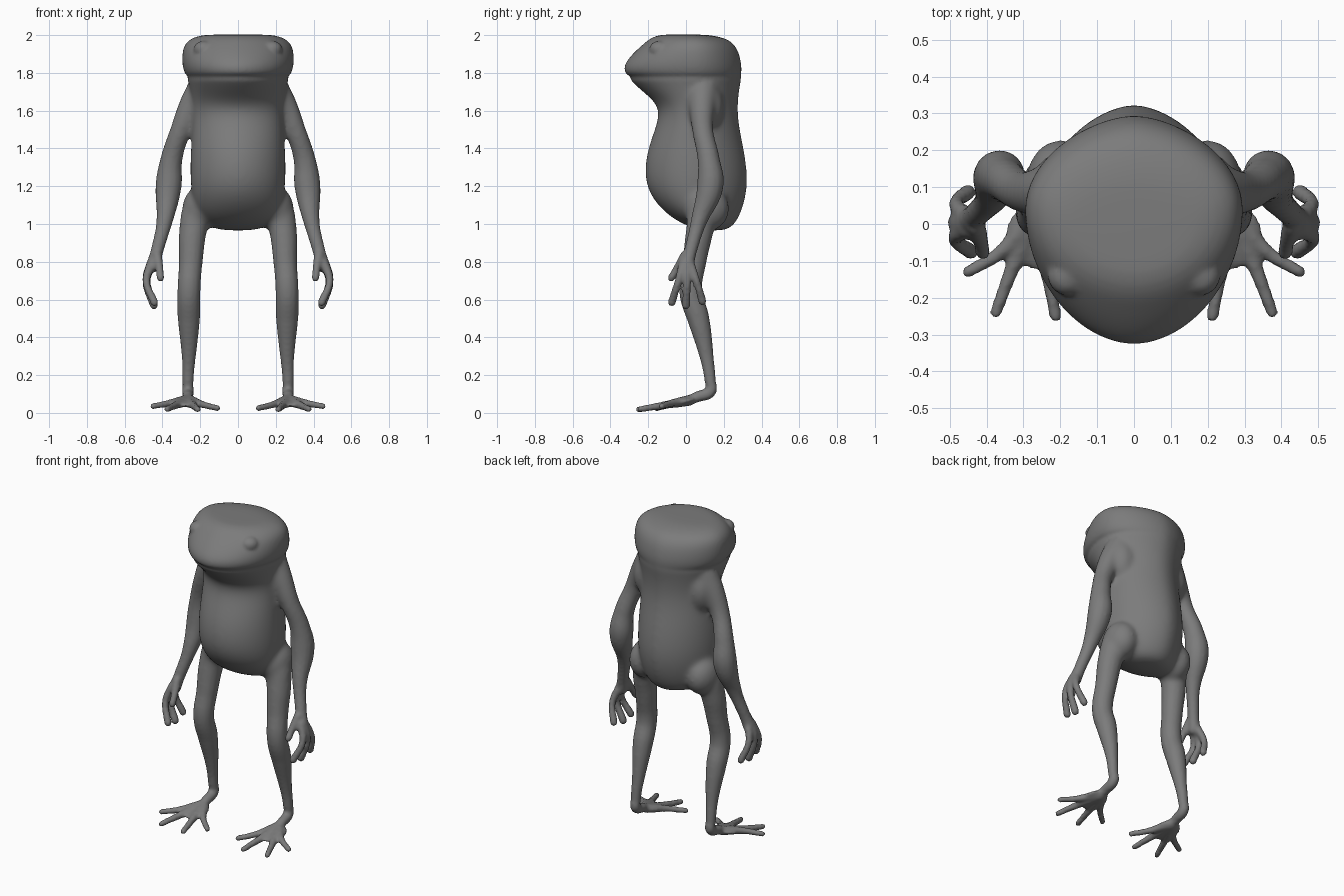
import bpy, bmesh, math
from mathutils import Matrix

if "Cube" in bpy.data.objects:
    bpy.data.objects.remove(bpy.data.objects["Cube"])

parts = []


def add_mesh(name, bm):
    bmesh.ops.recalc_face_normals(bm, faces=bm.faces)
    me = bpy.data.meshes.new(name)
    bm.to_mesh(me)
    bm.free()
    ob = bpy.data.objects.new(name, me)
    bpy.context.collection.objects.link(ob)
    parts.append(ob)
    return ob


def loft(name, rings, widest=0.04, n=32):
    """Horizontal egg-shaped rings: z, front y, back y, half width."""
    bm = bmesh.new()
    loops = []
    for z, yf, yb, rx in rings:
        c = min(max(widest, yf + 0.4 * (yb - yf)), yf + 0.6 * (yb - yf))
        loop = []
        for i in range(n):
            a = 2 * math.pi * i / n
            s, k = math.sin(a), math.cos(a)
            p = 1.2 if s > 0 else 1.07          # slightly pointed back and snout
            x = math.copysign(abs(k) ** p, k) * rx
            y = c + s * (yb - c if s > 0 else c - yf)
            loop.append(bm.verts.new((x, y, z)))
        loops.append(loop)
    for a, b in zip(loops, loops[1:]):
        for i in range(n):
            bm.faces.new((a[i], a[(i + 1) % n], b[(i + 1) % n], b[i]))
    bm.faces.new(loops[0])
    bm.faces.new(loops[-1])
    ob = add_mesh(name, bm)
    ob.modifiers.new("smooth", 'SUBSURF').levels = 2


def tube(name, pts, side):
    """Smooth limb through points (x, y, z, radius), rounded at the tip."""
    cu = bpy.data.curves.new(name, 'CURVE')
    cu.dimensions = '3D'
    cu.bevel_depth = 1.0
    cu.bevel_resolution = 5
    cu.use_fill_caps = True
    cu.resolution_u = 8
    sp = cu.splines.new('BEZIER')
    sp.radius_interpolation = 'CARDINAL'
    sp.bezier_points.add(len(pts) - 1)
    for bp, (x, y, z, r) in zip(sp.bezier_points, pts):
        bp.co = (side * x, y, z)
        bp.radius = r
        bp.handle_left_type = bp.handle_right_type = 'AUTO'
    ob = bpy.data.objects.new(name, cu)
    bpy.context.collection.objects.link(ob)
    parts.append(ob)
    ball(name + "_tip", pts[-1][:3], (pts[-1][3],) * 3, side)


def ball(name, loc, size, side, tilt=0):
    bm = bmesh.new()
    bmesh.ops.create_uvsphere(bm, u_segments=20, v_segments=12, radius=1)
    m = (Matrix.Translation((side * loc[0], loc[1], loc[2]))
         @ Matrix.Rotation(tilt, 4, 'X') @ Matrix.Diagonal((*size, 1)))
    bmesh.ops.transform(bm, matrix=m, verts=bm.verts)
    add_mesh(name, bm)


# torso and head in one loft
loft("torso_and_head", [
    (0.965, 0.10, 0.20, 0.08), (0.985, 0.01, 0.25, 0.16), (1.04, -0.09, 0.285, 0.215),
    (1.13, -0.18, 0.317, 0.243), (1.24, -0.224, 0.33, 0.255), (1.38, -0.21, 0.312, 0.252),
    (1.50, -0.165, 0.285, 0.245), (1.59, -0.138, 0.275, 0.24), (1.65, -0.168, 0.277, 0.245),
    (1.70, -0.23, 0.282, 0.254), (1.75, -0.285, 0.29, 0.264), (1.77, -0.300, 0.292, 0.27),
    (1.78, -0.284, 0.292, 0.262), (1.79, -0.320, 0.293, 0.28), (1.82, -0.332, 0.296, 0.292),
    (1.86, -0.320, 0.292, 0.298), (1.91, -0.275, 0.28, 0.296), (1.95, -0.23, 0.257, 0.285),
    (1.98, -0.195, 0.22, 0.255), (2.0, -0.15, 0.14, 0.20), (2.003, -0.10, 0.06, 0.12)])

ARM = [(.17, .09, 1.73, .09), (.245, .085, 1.62, .072), (.30, .088, 1.5, .057),
       (.352, .12, 1.34, .059), (.367, .128, 1.2, .070), (.388, .07, 1.02, .044),
       (.428, .025, .86, .034), (.45, .005, .78, .037)]
LEG = [(.12, .11, 1.20, .08), (.205, .095, 1.09, .082), (.236, .075, .98, .075),
       (.25, .045, .80, .063), (.26, .025, .64, .061), (.26, .065, .50, .059),
       (.26, .105, .32, .040), (.265, .128, .17, .030), (.265, .13, .115, .031),
       (.267, .06, .085, .029), (.27, .0, .06, .025)]
FINGERS = [
    [(.43, 0, .84, .027), (.415, -.05, .76, .021), (.41, -.077, .715, .021)],
    [(.45, -.01, .80, .027), (.485, -.04, .70, .020), (.443, -.075, .585, .022)],
    [(.455, .0, .80, .027), (.487, .005, .70, .020), (.445, .0, .57, .023)],
    [(.45, .015, .80, .027), (.482, .055, .70, .020), (.45, .087, .59, .022)]]
TOES = [
    [(.27, .03, .07, .028), (.36, -.075, .052, .020), (.45, -.13, .035, .017)],
    [(.27, .02, .065, .028), (.33, -.12, .04, .021), (.375, -.24, .020, .017)],
    [(.265, .02, .065, .028), (.237, -.12, .04, .021), (.213, -.25, .018, .017)],
    [(.26, .03, .07, .028), (.19, -.08, .045, .020), (.108, -.155, .025, .017)]]

for s in (-1, 1):
    tube("arm", ARM, s)
    tube("leg", LEG, s)
    for f in FINGERS:
        tube("finger", f, s)
    for t in TOES:
        tube("toe", t, s)
    ball("foot_web", (.275, -.035, .055), (.078, .09, .018), s, 0.2)
    ball("shoulder", (.19, .10, 1.62), (.085, .10, .14), s)
    ball("hip", (.20, .11, 1.08), (.095, .12, .12), s)
    ball("eye", (.18, -.14, 1.925), (.055, .055, .045), s)

# merge all parts into one skin
bpy.ops.object.select_all(action='DESELECT')
for ob in parts:
    ob.select_set(True)
bpy.context.view_layer.objects.active = parts[0]
bpy.ops.object.convert(target='MESH')
bpy.ops.object.join()
frog = bpy.context.view_layer.objects.active
frog.name = "frog_skin"
rm = frog.modifiers.new("skin", 'REMESH')
rm.mode = 'VOXEL'
rm.voxel_size = 0.01
bpy.ops.object.convert(target='MESH')

# strong relaxing on the trunk joints, light elsewhere
group = frog.vertex_groups.new(name="trunk")
for v in frog.data.vertices:
    x, y, z = v.co
    w = max(0, min(1, (z - 0.9) / 0.1, (1.75 - z) / 0.05, (0.34 - abs(x)) / 0.06))
    if w > 0:
        group.add([v.index], w, 'REPLACE')
trunk = frog.modifiers.new("relax_trunk", 'SMOOTH')
trunk.iterations = 30
trunk.vertex_group = "trunk"
frog.modifiers.new("relax_all", 'SMOOTH').iterations = 4
bpy.ops.object.convert(target='MESH')
bpy.ops.object.shade_smooth()

mat = bpy.data.materials.new("dark_grey")
mat.diffuse_color = (0.2, 0.2, 0.2, 1)
mat.use_nodes = True
mat.node_tree.nodes["Principled BSDF"].inputs["Base Color"].default_value = mat.diffuse_color
frog.data.materials.clear()
frog.data.materials.append(mat)
